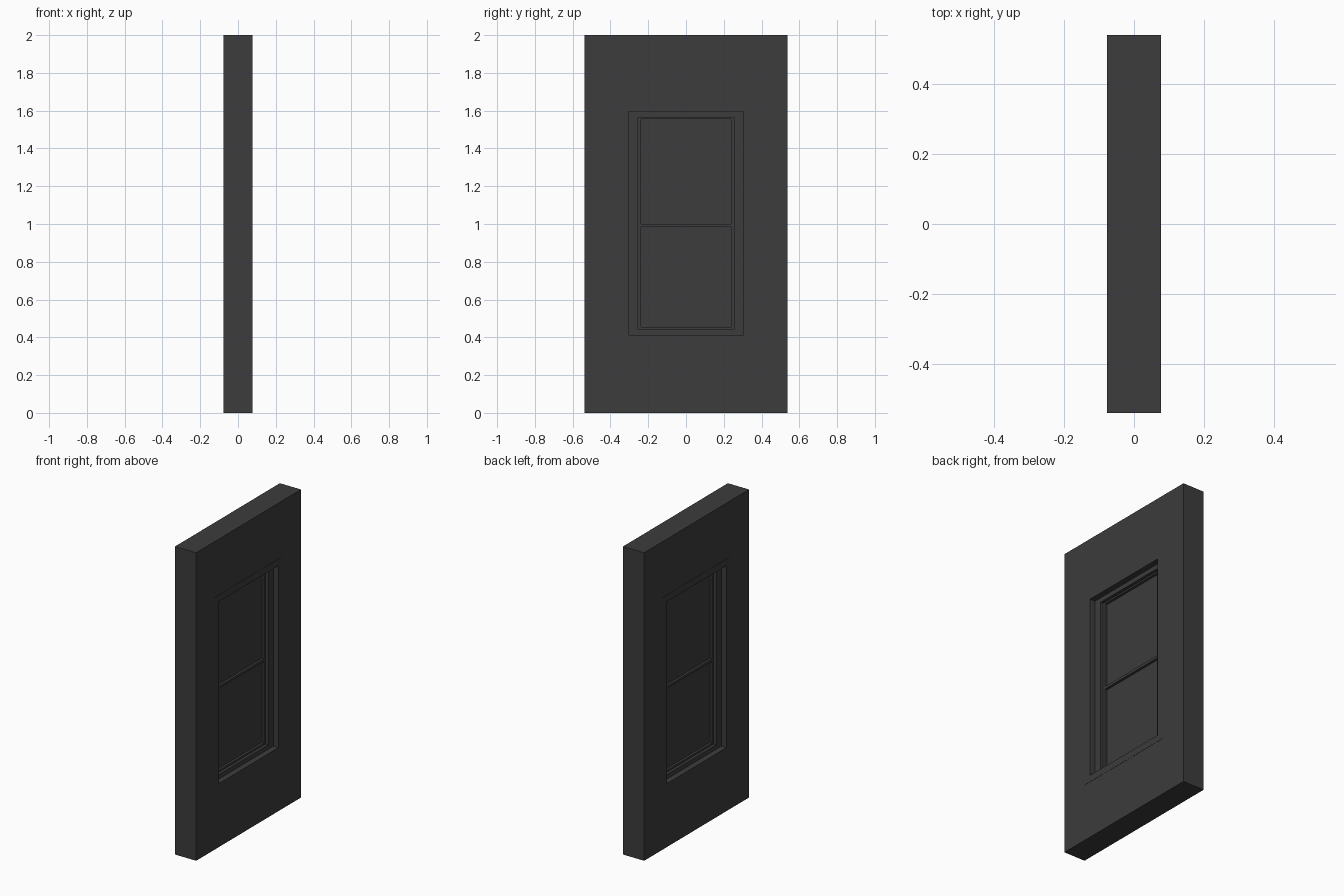
import bpy, bmesh

if "Cube" in bpy.data.objects:
    bpy.data.objects.remove(bpy.data.objects["Cube"])

dark = bpy.data.materials.new("dark_grey")
dark.diffuse_color = (0.045, 0.045, 0.045, 1)
dark.use_nodes = True
dark.node_tree.nodes["Principled BSDF"].inputs["Base Color"].default_value = dark.diffuse_color


def finish(name, bm):
    bmesh.ops.recalc_face_normals(bm, faces=bm.faces)
    mesh = bpy.data.meshes.new(name)
    bm.to_mesh(mesh)
    bm.free()
    mesh.materials.append(dark)
    obj = bpy.data.objects.new(name, mesh)
    bpy.context.collection.objects.link(obj)
    return obj


def rect(bm, x, half_w, z0, z1):
    return [bm.verts.new((x, y, z)) for y, z in
            ((-half_w, z0), (half_w, z0), (half_w, z1), (-half_w, z1))]


def ring(name, half_d, outer, inner):
    """Rectangular frame through the wall; outer/inner are (half width, z0, z1)."""
    bm = bmesh.new()
    loops = [rect(bm, half_d, *outer), rect(bm, half_d, *inner),
             rect(bm, -half_d, *inner), rect(bm, -half_d, *outer)]
    for k in range(4):
        a, b = loops[k], loops[(k + 1) % 4]
        for i in range(4):
            j = (i + 1) % 4
            bm.faces.new((a[i], a[j], b[j], b[i]))
    return finish(name, bm)


def slab(name, half_d, half_w, z0, z1):
    bm = bmesh.new()
    bmesh.ops.create_cube(bm, size=1)
    bmesh.ops.scale(bm, vec=(2 * half_d, 2 * half_w, z1 - z0), verts=bm.verts)
    bmesh.ops.translate(bm, vec=(0, 0, (z0 + z1) / 2), verts=bm.verts)
    return finish(name, bm)


# Nested outlines: half width, bottom, top
WALL = (0.538, 0.0, 2.0)
CASING = (0.355, 0.37, 1.638)
OPENING = (0.305, 0.413, 1.595)
SASH = (0.254, 0.441, 1.565)
PANE = (0.237, 0.454, 1.555)

# Wall and the casing standing just proud of it on both sides
ring("wall", 0.0762, WALL, CASING)
ring("casing", 0.0775, CASING, OPENING)

# Stepped window frame and sash
ring("window_frame", 0.040, OPENING, SASH)
ring("sash", 0.021, SASH, PANE)
slab("meeting_rail", 0.021, PANE[0], 0.983, 1.0)

# Glass panes above and below the rail
slab("lower_glass", 0.005, PANE[0], PANE[1], 0.983)
slab("upper_glass", 0.005, PANE[0], 1.0, PANE[2])
